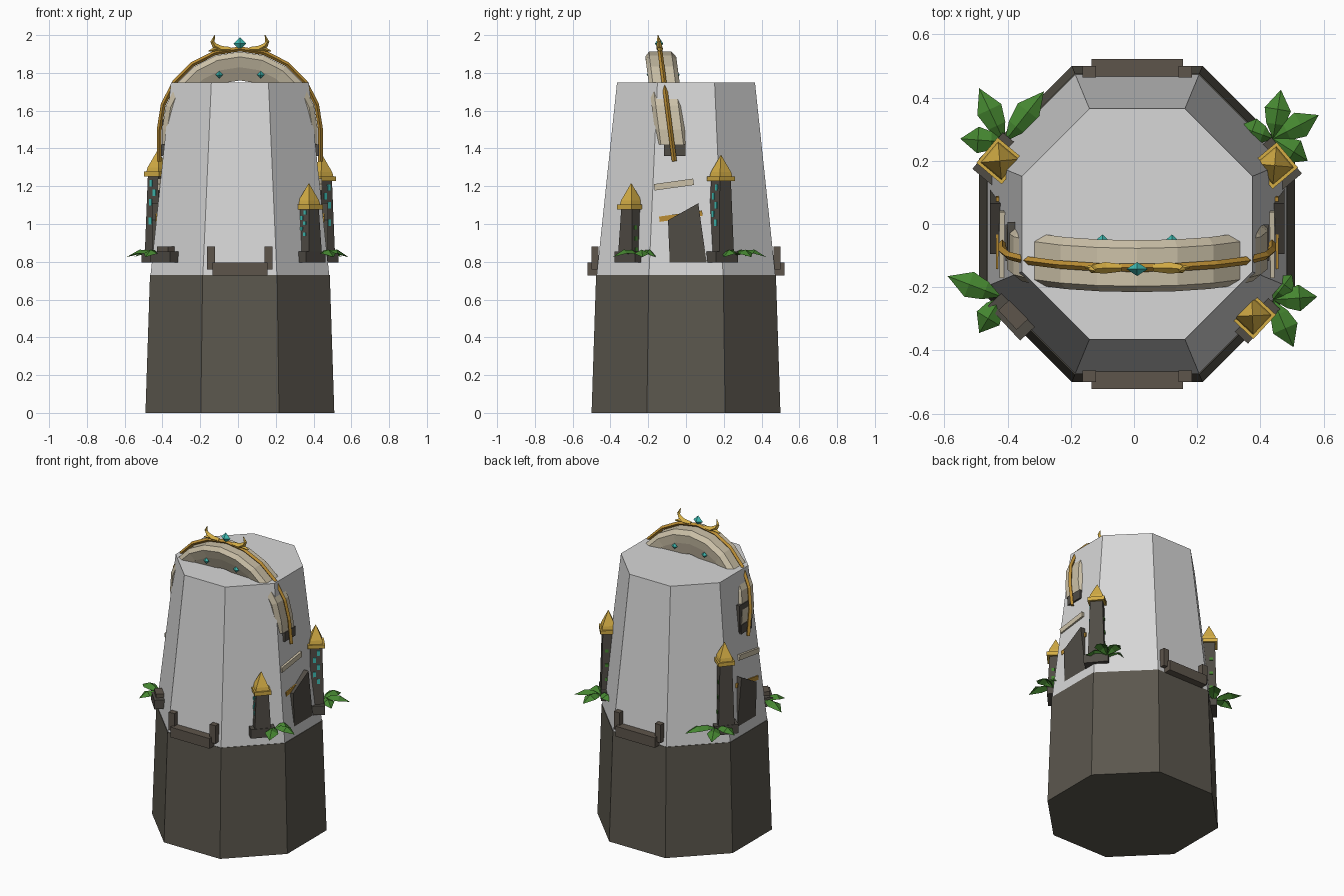
import bpy, bmesh
from math import sin, cos, pi, radians, hypot
from mathutils import Vector, Matrix

cube = bpy.data.objects.get("Cube")
if cube:
    bpy.data.objects.remove(cube, do_unlink=True)


def material(name, r, g, b):
    m = bpy.data.materials.new(name)
    m.use_nodes = True
    m.diffuse_color = (r, g, b, 1)
    bsdf = next(n for n in m.node_tree.nodes if n.type == 'BSDF_PRINCIPLED')
    bsdf.inputs["Base Color"].default_value = (r, g, b, 1)
    return m


GREY = material("pale_grey", .68, .68, .68)
ROCK = material("dark_rock", .105, .095, .075)
STONE = material("pillar_stone", .08, .072, .06)
WALL = material("parapet_stone", .11, .09, .07)
BEIGE = material("beige_stone", .6, .53, .39)
TAUPE = material("shaded_beige", .4, .35, .26)
GOLD = material("bright_gold", .66, .42, .06)
BRONZE = material("deep_gold", .5, .27, .035)
LEAF = material("leaf_green", .06, .24, .03)
TEAL = material("teal_crystal", .05, .5, .45)

CX = .01  # axis of the tower


def build(name, verts, faces, mat):
    bm = bmesh.new()
    vs = [bm.verts.new(v) for v in verts]
    for f in faces:
        bm.faces.new([vs[i] for i in f])
    bmesh.ops.recalc_face_normals(bm, faces=bm.faces[:])
    me = bpy.data.meshes.new(name)
    bm.to_mesh(me)
    bm.free()
    me.materials.append(mat)
    ob = bpy.data.objects.new(name, me)
    bpy.context.collection.objects.link(ob)
    return ob


def loft(name, rings, mat):
    """Skin a list of equal rings and cap both ends."""
    n = len(rings[0])
    faces = [list(range(n)), [(len(rings) - 1) * n + i for i in range(n)]]
    for k in range(len(rings) - 1):
        for i in range(n):
            j = (i + 1) % n
            faces.append([k * n + i, k * n + j, (k + 1) * n + j, (k + 1) * n + i])
    return build(name, [p for r in rings for p in r], faces, mat)


def octagon(apothem, z):
    r = apothem / cos(pi / 8)
    return [(CX + r * cos(pi / 8 + i * pi / 4), r * sin(pi / 8 + i * pi / 4), z) for i in range(8)]


def rect(hx, hy, z, frame=Matrix()):
    return [frame @ Vector((x, y, z)) for x, y in ((-hx, -hy), (hx, -hy), (hx, hy), (-hx, hy))]


def box(name, centre, size, mat, frame=Matrix()):
    f = frame @ Matrix.Translation(centre)
    x, y, z = (s / 2 for s in size)
    return loft(name, [rect(x, y, -z, f), rect(x, y, z, f)], mat)


def crystal(name, centre, rx, ry, rz):
    c = Vector(centre)
    ring = [c + Vector(d) for d in ((rx, 0, 0), (0, ry, 0), (-rx, 0, 0), (0, -ry, 0))]
    verts = ring + [c + Vector((0, 0, rz)), c - Vector((0, 0, rz))]
    faces = [(i, (i + 1) % 4, t) for i in range(4) for t in (4, 5)]
    return build(name, verts, faces, TEAL)


def tube(name, pts, radii, mat):
    """Square tube through points lying in an upright plane."""
    pts = [Vector(p) for p in pts]
    rings = []
    for i, p in enumerate(pts):
        d = (pts[min(i + 1, len(pts) - 1)] - pts[max(i - 1, 0)]).normalized()
        side = d.cross(Vector((0, 1, 0))).normalized()
        up = d.cross(side)
        r = radii[i]
        rings.append([p + side * r, p + up * r, p - side * r, p - up * r])
    return loft(name, rings, mat)


# Tower core
loft("rock_base", [octagon(.5, 0), octagon(.476, .73)], ROCK)
loft("tower_body", [octagon(.473, .73), octagon(.365, 1.75)], GREY)

# Parapets on the front and back
for s, label in ((-1, "front"), (1, "back")):
    box(label + "_parapet_beam", (CX, s * .495, .762), (.29, .055, .068), WALL)
    for side in (-1, 1):
        box(label + "_parapet_post", (CX + side * .152, s * .482, .82), (.042, .036, .12), WALL)


# Leaning arch
def lean(z):
    return -.06 - (z - 1.32) * .13


def arch_point(r, w, angle, drop=0):
    z = 1.5 + r * sin(angle) - drop
    return Vector((CX + r * cos(angle), lean(z) + w, z))


STEPS = 10
arc = [(0, .08)] + [(i * pi / STEPS, 0) for i in range(STEPS + 1)] + [(pi, .08)]


def arch(name, profile, mat):
    loft(name, [[arch_point(r, w, a, d) for r, w in profile] for a, d in arc], mat)


arch("arch_ring", [(.33, -.07), (.385, -.082), (.412, -.06), (.412, .06), (.385, .082), (.33, .07)], BEIGE)
arch("arch_inner_ring", [(.26, -.055), (.335, -.066), (.335, .066), (.26, .055)], TAUPE)
rail = [arch_point(.427, 0, a, d * 2.1) for a, d in arc]
tube("arch_rail", rail, [.013] * len(rail), BRONZE)

for s in (-1, 1):
    # Broken arch ends and fragments of the arch legs
    box("arch_end", (CX + s * .385, lean(1.39) + .01, 1.39), (.065, .115, .06), STONE)
    tilt = Matrix.Translation((CX, 0, 0)) @ Matrix.Rotation(radians(8), 4, 'X')
    box("leg_fragment", (s * .41, .105, 1.206), (.05, .21, .034), BEIGE, tilt)
    box("leg_band", (s * .432, .118, 1.035), (.03, .23, .028), BRONZE, tilt)
    leg = [(-.085, .76), (.11, .79), (.065, 1.11), (-.095, 1.02)]
    loft("leg_block", [[(CX + s * x, y, z) for y, z in leg] for x in (.4, .466)], STONE)
    # Gems and horns near the crown
    for w in (-.07, .07):
        crystal("arch_gem", (CX + s * .11, lean(1.79) + w, 1.79), .02, .018, .02)
    horn = [(.05, 1.925), (.1, 1.925), (.135, 1.945), (.145, 1.965), (.133, 2.0)]
    tube("crown_horn", [(CX + s * x, lean(z), z) for x, z in horn], [.012, .018, .014, .011, .002], GOLD)
    barb = [(.11, 1.93), (.13, 1.925), (.165, 1.915)]
    tube("crown_barb", [(CX + s * x, lean(z), z) for x, z in barb], [.014, .013, .003], GOLD)
box("arch_end_shadow_block", (CX - .385, lean(1.46) + .035, 1.46), (.05, .1, .18), STONE)
crystal("crown_gem", (CX, lean(1.955), 1.955), .034, .022, .034)


# Corner pillars: local x is outward, local y runs along the wall
def pillar(name, x, y, angle, top):
    f = Matrix.Translation((x, y, 0)) @ Matrix.Rotation(radians(angle), 4, 'Z')
    box(name + "_plinth", (0, 0, .825), (.1, .15, .06), STONE, f)
    if not top:
        box(name + "_stump", (0, 0, .855), (.07, .085, .05), WALL, f)
        return
    band = top - .125
    loft(name + "_shaft", [rect(.047, .05, .85, f), rect(.036, .038, band, f)], STONE)
    box(name + "_band", (0, 0, band), (.105, .105, .025), GOLD, f)
    loft(name + "_cap", [rect(.043, .043, band + .01, f), rect(.038, .038, band + .035, f),
                         rect(.001, .001, top, f)], GOLD)
    front = -1 if cos(radians(angle)) > 0 else 1
    span = band - .85
    for i in range(5):
        t = .4 + i * .12
        z = .85 + span * t
        off = .05 - .012 * t
        box(name + "_rune", (.012 * (-1) ** i, front * off, z), (.018, .009, span * .085), TEAL, f)
        if i % 2 == 0:
            box(name + "_vine", (.014, -front * off, z - .08), (.02, .014, .02), LEAF, f)


pillar("back_left_pillar", .445, .185, 40, 1.365)
pillar("back_right_pillar", -.425, .2, 140, 1.39)
pillar("front_left_pillar", .375, -.29, -43, 1.215)
pillar("front_right_pillar", -.375, -.28, -137, 0)


# Folded, drooping leaves
def leaf(name, root, tip):
    a, b = Vector((*root, .835)), Vector((*tip, .825))
    d = b - a
    across = Vector((-d.y, d.x, 0)).normalized() * .042
    low, mid = a + d * .3 + Vector((0, 0, .03)), a + d * .6 + Vector((0, 0, .035))
    drop = Vector((0, 0, -.02))
    verts = [a, low + across * .7 + drop, low, low - across * .7 + drop,
             mid + across + drop, mid, mid - across + drop, b]
    build(name, verts, [(0, 1, 2), (0, 2, 3), (1, 4, 5, 2), (2, 5, 6, 3), (4, 7, 5), (5, 7, 6)], LEAF)


plants = {
    "back_right_leaf": [(-.41, .26), (-.49, .43), (-.55, .27), (-.285, .42)],
    "back_left_leaf": [(.44, .27), (.465, .425), (.585, .345), (.33, .31), (.55, .2)],
    "front_right_leaf": [(-.42, -.23), (-.59, -.165), (-.49, -.345), (-.36, -.32)],
    "front_left_leaf": [(.44, -.24), (.58, -.23), (.505, -.39), (.5, -.16)],
}
for name, (root, *tips) in plants.items():
    for tip in tips:
        leaf(name, root, tip)
